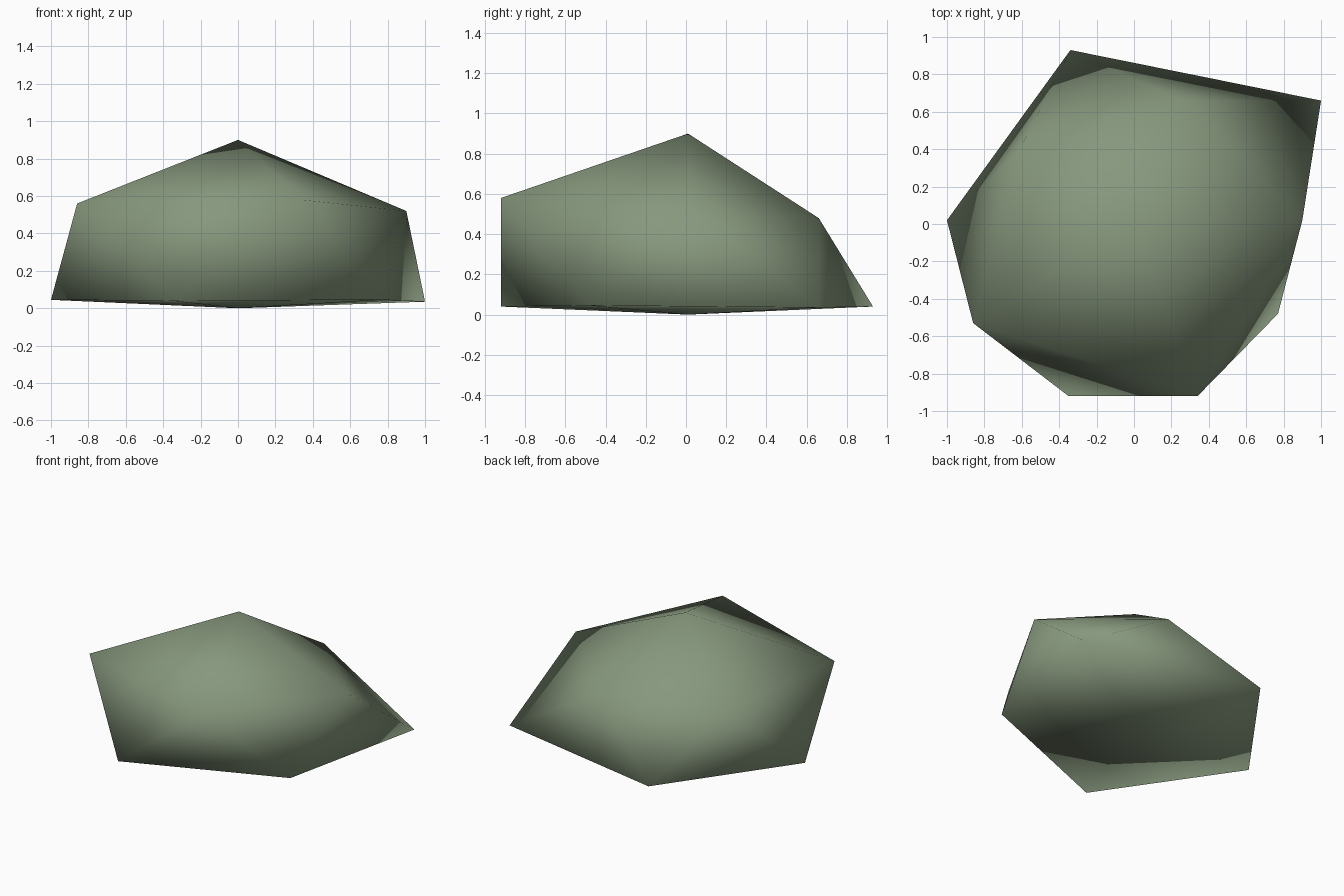
import bpy
import bmesh

cube = bpy.data.objects.get("Cube")
if cube:
    bpy.data.objects.remove(cube, do_unlink=True)

# Mossy grey-green stone
stone = bpy.data.materials.new("sage_stone")
stone.use_nodes = True
colour = (0.242, 0.314, 0.205, 1.0)
stone.diffuse_color = colour
stone.node_tree.nodes["Principled BSDF"].inputs["Base Color"].default_value = colour

# Boulder corners: a wide base ring and a shoulder ring, five each
base_ring = [(0.77, -0.48, 0.045), (1.0, 0.66, 0.035), (-0.34, 0.93, 0.04),
             (-1.0, 0.02, 0.045), (-0.35, -0.92, 0.04)]
shoulder_ring = [(0.90, 0.02, 0.52), (0.25, 0.66, 0.48), (-0.61, 0.40, 0.47),
                 (-0.86, -0.53, 0.56), (0.34, -0.92, 0.58)]

bm = bmesh.new()
peak = bm.verts.new((0, 0.01, 0.9))
foot = bm.verts.new((0, 0.01, 0))
base = [bm.verts.new(p) for p in base_ring]
shoulder = [bm.verts.new(p) for p in shoulder_ring]

# Cap, sides and underside
for i in range(5):
    j = (i + 1) % 5
    bm.faces.new((peak, shoulder[i], shoulder[j]))
    bm.faces.new((shoulder[i], base[i], base[j]))
    bm.faces.new((shoulder[i], base[j], shoulder[j]))
    bm.faces.new((foot, base[j], base[i]))
bmesh.ops.recalc_face_normals(bm, faces=bm.faces)
for face in bm.faces:
    face.smooth = True

mesh = bpy.data.meshes.new("boulder")
bm.to_mesh(mesh)
bm.free()
mesh.materials.append(stone)
boulder = bpy.data.objects.new("boulder", mesh)
bpy.context.collection.objects.link(boulder)
